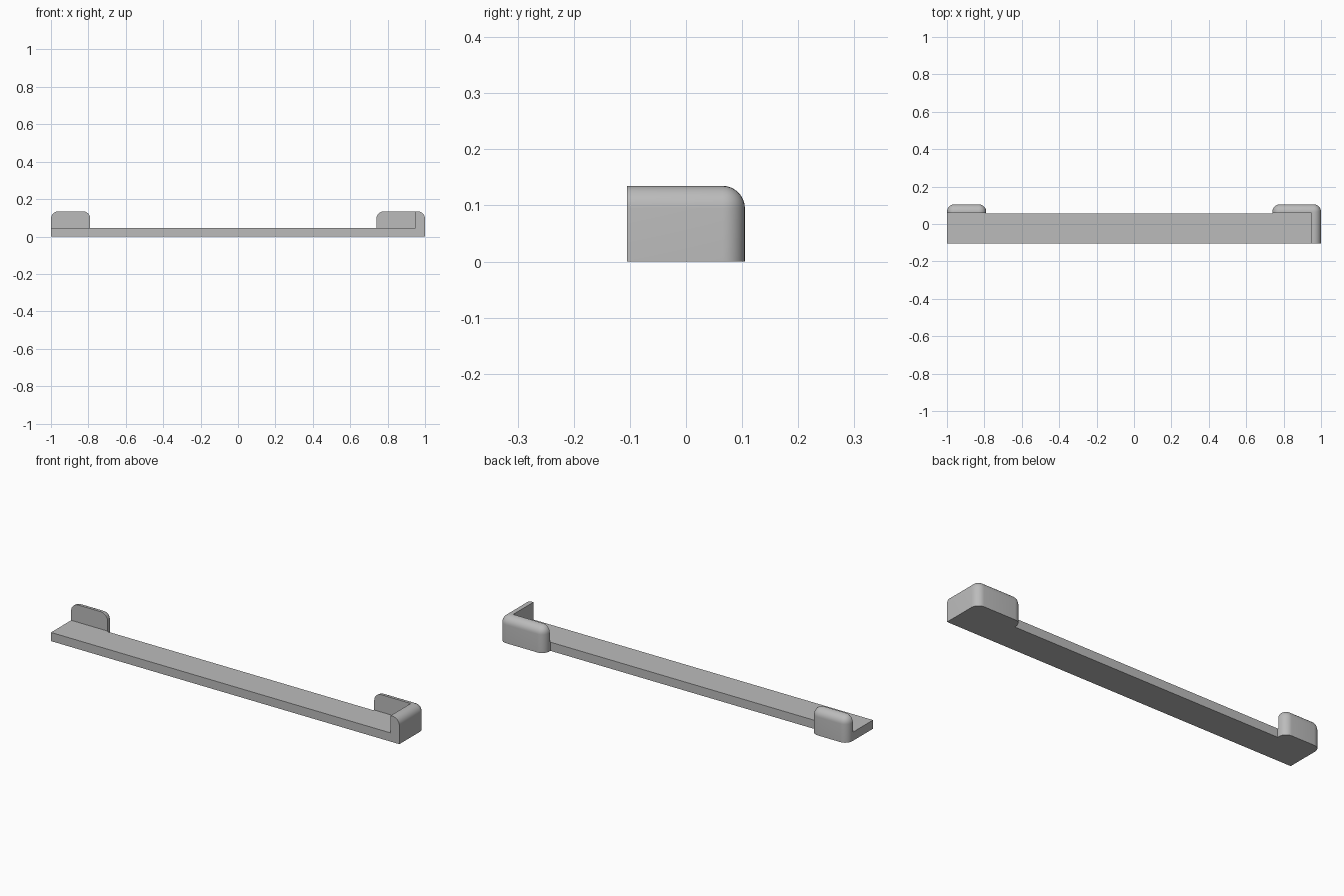
import bpy, bmesh, math

if "Cube" in bpy.data.objects:
    bpy.data.objects.remove(bpy.data.objects["Cube"])

FRONT, BACK, INNER = -0.105, 0.105, 0.06   # y limits; inner wall face
TOP, PLATE_TOP = 0.135, 0.045
RADIUS = 0.04

grey = bpy.data.materials.new("plain grey")
grey.diffuse_color = (0.5, 0.5, 0.5, 1)
grey.use_nodes = True
grey.node_tree.nodes["Principled BSDF"].inputs["Base Color"].default_value = grey.diffuse_color


def add_object(name, bm):
    bmesh.ops.recalc_face_normals(bm, faces=bm.faces[:])
    mesh = bpy.data.meshes.new(name)
    bm.to_mesh(mesh)
    bm.free()
    mesh.materials.append(grey)
    ob = bpy.data.objects.new(name, mesh)
    bpy.context.collection.objects.link(ob)
    return ob


def prism(points, z0, z1):
    """Extrude a flat outline from z0 up to z1."""
    bm = bmesh.new()
    face = bm.faces.new([bm.verts.new((x, y, z0)) for x, y in points])
    new = bmesh.ops.extrude_face_region(bm, geom=[face])["geom"]
    verts = [v for v in new if isinstance(v, bmesh.types.BMVert)]
    bmesh.ops.translate(bm, vec=(0, 0, z1 - z0), verts=verts)
    return bm


def box(x0, x1, y0, y1, z0, z1):
    return prism([(x0, y0), (x1, y0), (x1, y1), (x0, y1)], z0, z1)


def bracket(name, x0, x1, cut_x):
    """Block with rounded top and back corners, hollowed from the front."""
    bm = box(x0, x1, FRONT, BACK, 0, TOP)

    def rounded(e):
        a, b = (v.co for v in e.verts)
        mid = (a + b) / 2
        on_top = mid.z > TOP - 0.001 and mid.y > FRONT + 0.001
        upright_back = abs(a.z - b.z) > 0.1 and mid.y > BACK - 0.001
        return on_top or upright_back

    bmesh.ops.bevel(bm, geom=[e for e in bm.edges if rounded(e)], offset=RADIUS,
                    segments=8, profile=0.5, affect='EDGES')
    ob = add_object(name, bm)
    cutter = add_object("cutter", box(x0 - 0.1, cut_x, FRONT - 0.1, INNER, -0.1, TOP + 0.1))
    mod = ob.modifiers.new("hollow", 'BOOLEAN')
    mod.operation, mod.solver, mod.object = 'DIFFERENCE', 'EXACT', cutter
    bpy.ops.object.select_all(action='DESELECT')
    bpy.context.view_layer.objects.active = ob
    ob.select_set(True)
    bpy.ops.object.modifier_apply(modifier=mod.name)
    bpy.data.objects.remove(cutter)
    bpy.ops.object.shade_smooth_by_angle(angle=math.radians(30))
    return ob


# Long base plate, with shallow tabs meeting the brackets
LEFT_END, RIGHT_START, SIDE = -0.79, 0.74, 0.95
y = 0.055
add_object("base_plate", prism([
    (-1, FRONT), (SIDE, FRONT), (SIDE, INNER), (RIGHT_START, INNER), (RIGHT_START, y),
    (LEFT_END, y), (LEFT_END, INNER), (-1, INNER)], 0, PLATE_TOP))

# Left back stop and right wraparound corner
bracket("left_back_stop", -1, LEFT_END, LEFT_END + 0.1)
bracket("right_corner_stop", RIGHT_START, 1, SIDE)
